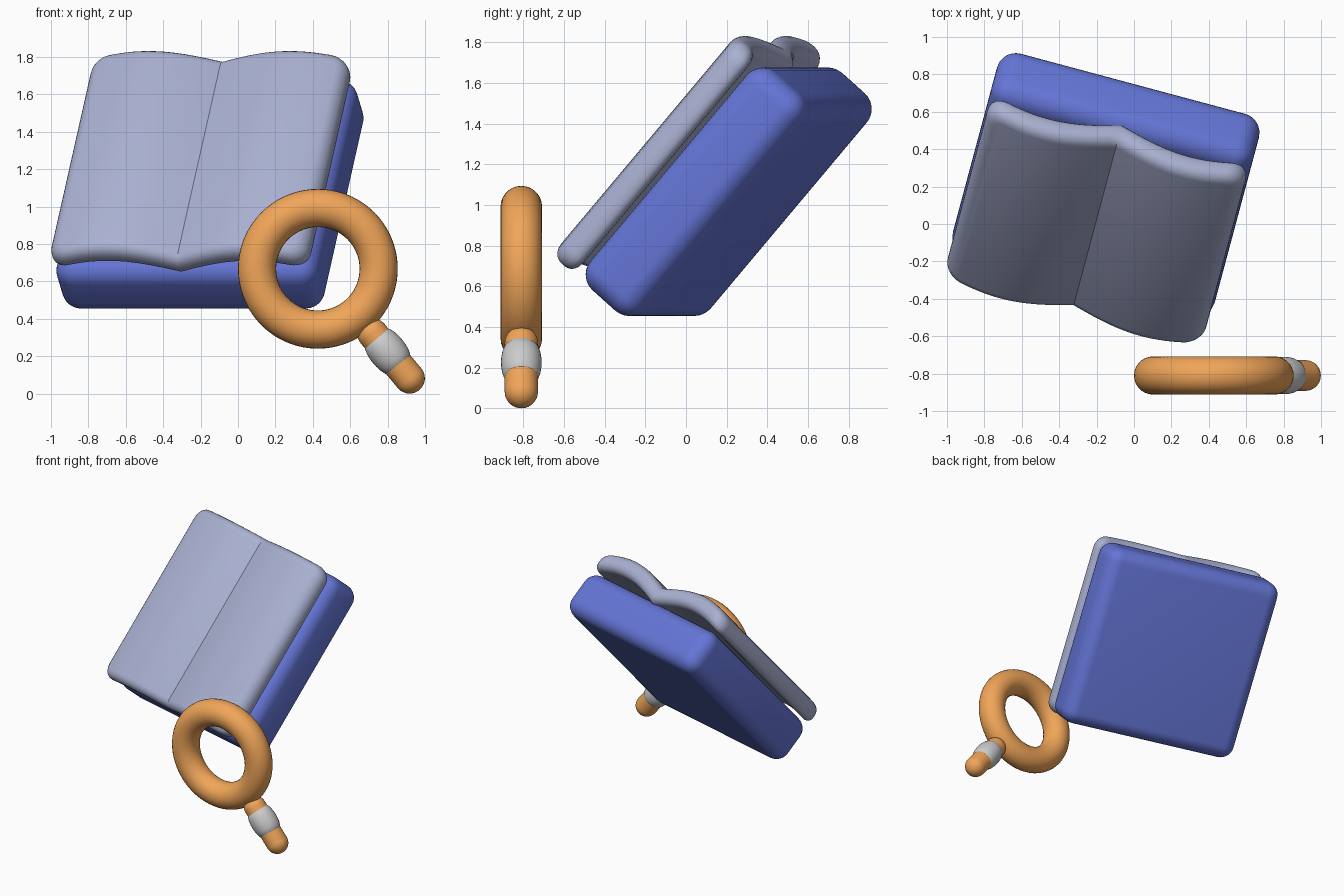
import bpy, bmesh, math
from mathutils import Vector, Matrix, Euler

if "Cube" in bpy.data.objects:
    bpy.data.objects.remove(bpy.data.objects["Cube"])


def material(name, color):
    m = bpy.data.materials.new(name)
    m.diffuse_color = (*color, 1)
    m.use_nodes = True
    m.node_tree.nodes["Principled BSDF"].inputs["Base Color"].default_value = m.diffuse_color
    return m


BLUE = material("cover_blue", (0.13, 0.18, 0.68))
PAPER = material("page_lavender", (0.40, 0.44, 0.64))
ORANGE = material("lens_orange", (0.88, 0.38, 0.10))

# Leaning book frame: local x = width, y = height, z = out of the page
BOOK = Matrix.Translation((-0.15, 0.21, 1.065)) @ \
    Euler((math.radians(49), 0, math.radians(-15))).to_matrix().to_4x4()


def finish(name, bm, mat=None, matrix=None):
    bmesh.ops.recalc_face_normals(bm, faces=bm.faces)
    me = bpy.data.meshes.new(name)
    bm.to_mesh(me)
    bm.free()
    ob = bpy.data.objects.new(name, me)
    bpy.context.collection.objects.link(ob)
    if matrix:
        ob.matrix_world = matrix
    if mat:
        me.materials.append(mat)
    bpy.ops.object.select_all(action='DESELECT')
    ob.select_set(True)
    bpy.context.view_layer.objects.active = ob
    bpy.ops.object.shade_smooth_by_angle(angle=math.radians(32))
    return ob


def box(w, h, t):
    bm = bmesh.new()
    bmesh.ops.create_cube(bm, size=1)
    bmesh.ops.scale(bm, vec=(w, h, t), verts=bm.verts)
    return bm


def round_edges(bm, edges, r, seg=7):
    bmesh.ops.bevel(bm, geom=edges, offset=r, segments=seg, profile=0.5,
                    affect='EDGES', clamp_overlap=True)


def lathe(name, profile, a, b, mat=None):
    # profile of (radius, distance along axis a->b) spun round the axis
    bm = bmesh.new()
    vs = [bm.verts.new((r, 0, d)) for r, d in profile]
    es = [bm.edges.new(p) for p in zip(vs, vs[1:])]
    bmesh.ops.spin(bm, geom=vs + es, axis=(0, 0, 1), cent=(0, 0, 0),
                   angle=math.tau, steps=40)
    bmesh.ops.remove_doubles(bm, verts=bm.verts, dist=1e-5)
    rot = (b - a).to_track_quat('Z', 'Y').to_matrix().to_4x4()
    return finish(name, bm, mat, Matrix.Translation(a) @ rot)


# Book cover: thick rounded slab
bm = box(1.45, 1.42, 0.36)
round_edges(bm, bm.edges[:], 0.105)
finish("book_cover", bm, BLUE, BOOK)

# Open pages: rounded slab, sliced across its width and arched on each side
bm = box(1.43, 1.43, 0.14)
round_edges(bm, [e for e in bm.edges
                 if abs(e.verts[0].co.z - e.verts[1].co.z) > 0.1], 0.1)
round_edges(bm, [e for e in bm.edges
                 if abs(e.verts[0].co.z - e.verts[1].co.z) < 0.01], 0.06, 5)
for i in range(-15, 16):
    bmesh.ops.bisect_plane(bm, geom=bm.verts[:] + bm.edges[:] + bm.faces[:],
                           plane_co=(i * 0.04, 0, 0), plane_no=(1, 0, 0))
for v in bm.verts:
    v.co.z += 0.225 + 0.088 * math.sin(math.pi * abs(v.co.x) / 0.78)
finish("open_pages", bm, PAPER, BOOK)

# Magnifier rim
Y = -0.81
bpy.ops.mesh.primitive_torus_add(
    major_radius=0.325, minor_radius=0.102, major_segments=72,
    minor_segments=28, location=(0.427, Y, 0.667),
    rotation=(math.pi / 2, 0, 0))
rim = bpy.context.object
rim.name = "magnifier_rim"
rim.data.materials.append(ORANGE)
bpy.ops.object.shade_smooth()

# Magnifier handle: capsule running down and right from the rim
A, B = Vector((0.72, Y, 0.32)), Vector((0.917, Y, 0.082))
L, R = (B - A).length, 0.082
arc = [math.pi / 2 * i / 10 for i in range(11)]
caps = [(R * math.sin(t), -R * math.cos(t)) for t in arc] + \
       [(R * math.cos(t), L + R * math.sin(t)) for t in arc]
lathe("magnifier_handle", caps, A, B, ORANGE)

# Grey barrel-shaped collar on the handle
C = Vector((0.80, Y, 0.225))
barrel = [(0.06, -0.096), (0.078, -0.094), (0.086, -0.085), (0.095, -0.055),
          (0.099, -0.025), (0.1, 0)]
barrel += [(r, -d) for r, d in reversed(barrel[:-1])]
lathe("handle_collar", barrel, C, C + (B - A))
